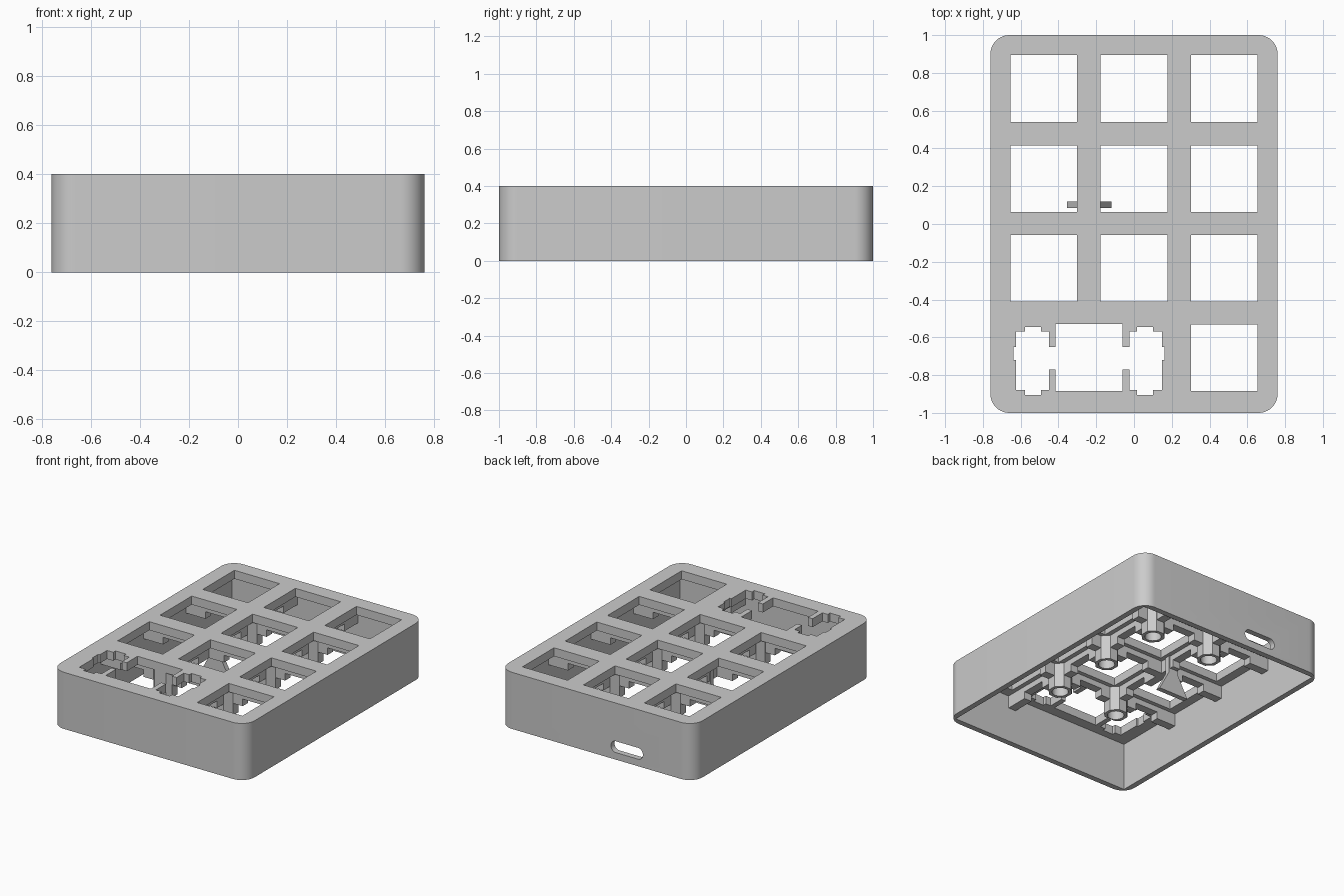
import bpy, bmesh, math
from mathutils import Vector

if "Cube" in bpy.data.objects:
    bpy.data.objects.remove(bpy.data.objects["Cube"])

grey = bpy.data.materials.new("light_grey_plastic")
grey.use_nodes = True
GREY = (0.6, 0.6, 0.6, 1)
grey.diffuse_color = GREY
grey.node_tree.nodes["Principled BSDF"].inputs["Base Color"].default_value = GREY

HX, HY, TOP, UNDER, WALL = 0.76, 1.0, 0.4, 0.34, 0.04
COLS = (-0.477, 0, 0.477)
ROWS = (0.717, 0.24, -0.234, -0.708)
KEY = 0.1765
BARS_X = (-0.238, 0.238)
BARS_Y = (0.478, 0.004, -0.47)


def prism(name, outline, lo, hi, axis="z"):
    """Extrude a flat outline along z, or an x-z outline along y."""
    bm = bmesh.new()
    put = (lambda a, b, d: (a, b, d)) if axis == "z" else (lambda a, b, d: (a, d, b))
    face = bm.faces.new([bm.verts.new(put(a, b, lo)) for a, b in outline])
    new = bmesh.ops.extrude_face_region(bm, geom=[face])["geom"]
    verts = [v for v in new if isinstance(v, bmesh.types.BMVert)]
    bmesh.ops.translate(bm, verts=verts, vec=Vector(put(0, 0, hi - lo)))
    bmesh.ops.recalc_face_normals(bm, faces=bm.faces)
    mesh = bpy.data.meshes.new(name)
    bm.to_mesh(mesh)
    bm.free()
    mesh.materials.append(grey)
    ob = bpy.data.objects.new(name, mesh)
    bpy.context.collection.objects.link(ob)
    return ob


def rect(x0, x1, y0, y1):
    return [(x0, y0), (x1, y0), (x1, y1), (x0, y1)]


def rounded(cx, cy, hx, hy, r, steps=10):
    pts = []
    for q, (sx, sy) in enumerate(((1, 1), (-1, 1), (-1, -1), (1, -1))):
        for i in range(steps + 1):
            a = math.pi / 2 * (q + i / steps)
            pts.append((cx + sx * (hx - r) + r * math.cos(a),
                        cy + sy * (hy - r) + r * math.sin(a)))
    return pts


def circle(cx, cy, r, n):
    return [(cx + r * math.cos(2 * math.pi * (i + .5) / n),
             cy + r * math.sin(2 * math.pi * (i + .5) / n)) for i in range(n)]


def activate(ob):
    bpy.ops.object.select_all(action="DESELECT")
    ob.select_set(True)
    bpy.context.view_layer.objects.active = ob


def cut(ob, cutter, keep=False):
    activate(ob)
    mod = ob.modifiers.new("cut", "BOOLEAN")
    mod.operation, mod.solver, mod.object = "DIFFERENCE", "EXACT", cutter
    bpy.ops.object.modifier_apply(modifier=mod.name)
    if not keep:
        bpy.data.objects.remove(cutter)


def smooth(ob):
    activate(ob)
    bpy.ops.object.shade_smooth_by_angle(angle=math.radians(30))


# Hollow case, open underneath
case = prism("case_shell", rounded(0, 0, HX, HY, 0.1), 0, TOP)
cut(case, prism("cavity", rect(WALL - HX, HX - WALL, WALL - HY, HY - WALL), -0.1, UNDER))

# Single key openings
for row, y in enumerate(ROWS):
    for col, x in enumerate(COLS):
        if row < 3 or col == 2:
            cut(case, prism("key_opening", rect(x - KEY, x + KEY, y - KEY, y + KEY), 0.1, 0.5))

# Double-width key opening with a stabiliser pocket on each side
MID = -0.238
half = [(0, -0.53), (KEY, -0.53), (KEY, -0.65), (0.213, -0.65), (0.213, -0.57),
        (0.255, -0.57), (0.255, -0.545), (0.338, -0.545), (0.338, -0.57), (0.387, -0.57),
        (0.387, -0.65), (0.4, -0.65), (0.4, -0.72), (0.387, -0.72), (0.387, -0.88),
        (0.338, -0.88), (0.338, -0.905), (0.255, -0.905), (0.255, -0.88), (0.213, -0.88),
        (0.213, -0.77), (KEY, -0.77), (KEY, -0.885), (0, -0.885)]
wide = [(MID + x, y) for x, y in half] + [(MID - x, y) for x, y in half[-2:0:-1]]
wide.insert(len(half), (MID, -0.885)) if wide[len(half) - 1][0] != MID else None
wide_cutter = prism("wide_key_cutter", wide, 0.1, 0.5)
cut(case, wide_cutter, keep=True)

# Cable slot in the back wall
cut(case, prism("slot", rounded(MID, 0.09, 0.125, 0.04, 0.039), 0.9, 1.1, "y"))
smooth(case)

# Ribs under the plate, notched beside each key
RIB, LOW, NOTCH = 0.03, 0.25, 0.09


def rib(name, centre, along_x, start, end, stops):
    def box(a, b, z):
        r = rect(a, b, centre - RIB, centre + RIB)
        pts = r if along_x else [(y, x) for x, y in r]
        prism(name, pts, z, UNDER + 0.01)
    at = start
    for s in sorted(stops):
        box(at, s - NOTCH, LOW)
        box(s - NOTCH, s + NOTCH, 0.3)
        at = s + NOTCH
    box(at, end, LOW)


for y in BARS_Y:
    rib("cross_rib", y, True, -HX + WALL, HX - WALL, COLS)
rib("long_rib_right", BARS_X[0], False, BARS_Y[2], HY - WALL, ROWS[:3])
rib("long_rib_left", BARS_X[1], False, WALL - HY, HY - WALL, ROWS)

# Screw posts where ribs cross, except where the board stop sits
for x in BARS_X:
    for y in BARS_Y:
        if (x, y) == (BARS_X[0], BARS_Y[1]):
            continue
        post = prism("screw_post", circle(x, y, 0.08, 8), 0.165, UNDER + 0.01)
        cut(post, prism("screw_hole", circle(x, y, 0.054, 24), 0.1, 0.32))
        if (x, y) == (BARS_X[0], BARS_Y[2]):
            cut(post, wide_cutter, keep=True)
        smooth(post)
bpy.data.objects.remove(wide_cutter)

# Tapered board stop hanging below the plate
prism("board_stop", [(-0.355, 0.07), (-0.12, 0.07), (-0.2, 0.22), (-0.2, UNDER + 0.01),
                     (-0.275, UNDER + 0.01), (-0.275, 0.22)], 0.085, 0.12, "y")
